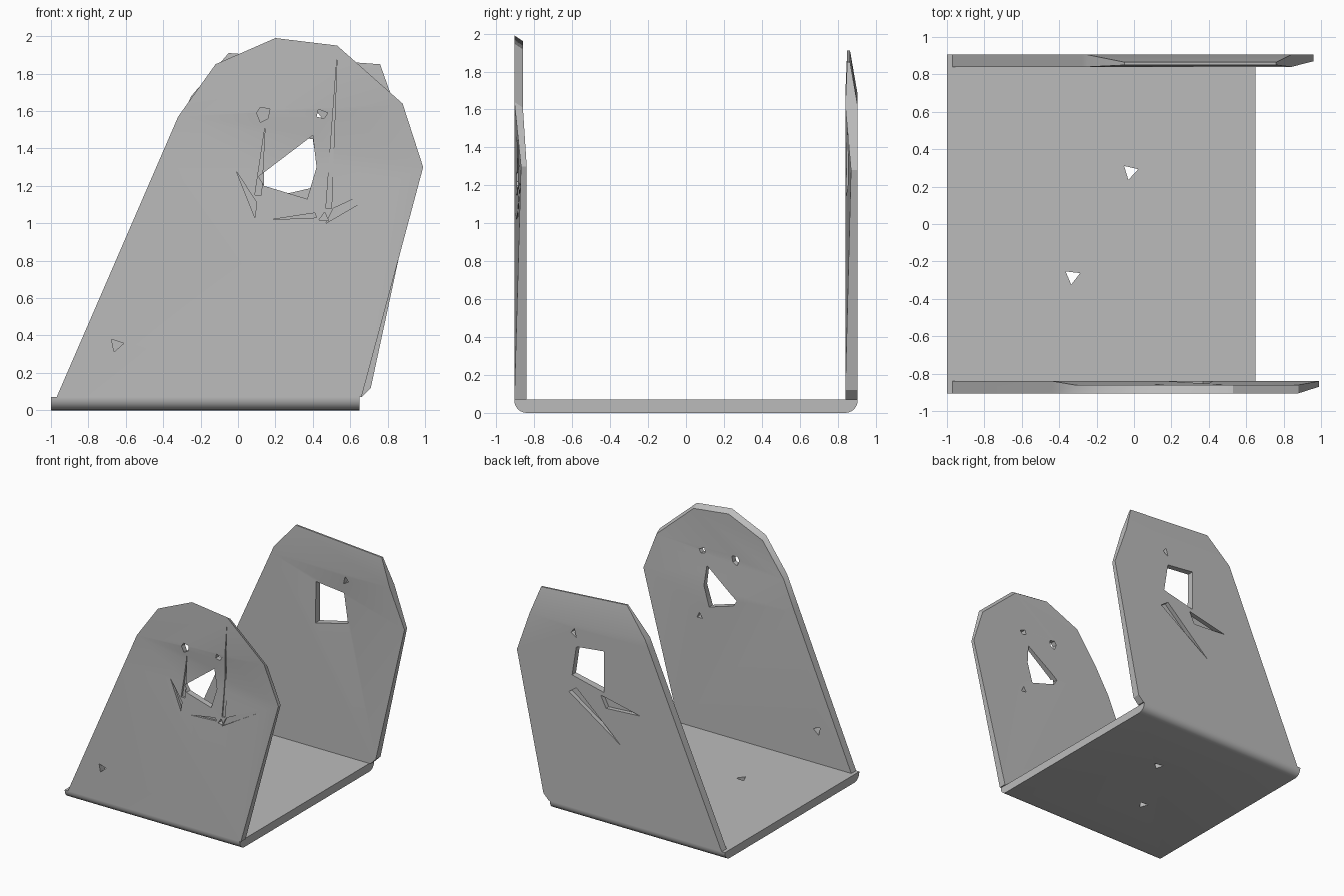
import bpy, bmesh, math

cube = bpy.data.objects.get("Cube")
if cube:
    bpy.data.objects.remove(cube, do_unlink=True)

grey = bpy.data.materials.new("plain grey")
grey.use_nodes = True
colour = (0.5, 0.5, 0.5, 1)
grey.diffuse_color = colour
for node in grey.node_tree.nodes:
    if node.type == 'BSDF_PRINCIPLED':
        node.inputs["Base Color"].default_value = colour

PLACE = {
    'x': lambda u, v, d: (d, u, v),
    'y': lambda u, v, d: (u, d, v),
    'z': lambda u, v, d: (u, v, d),
}
OUT, INN, FLOOR = 0.905, 0.84, 0.07


def prism(name, outline, axis, start, end):
    """Extrude a flat outline along one axis."""
    bm = bmesh.new()
    put = PLACE[axis]
    near = [bm.verts.new(put(u, v, start)) for u, v in outline]
    far = [bm.verts.new(put(u, v, end)) for u, v in outline]
    bm.faces.new(near)
    bm.faces.new(far[::-1])
    n = len(outline)
    for i in range(n):
        j = (i + 1) % n
        bm.faces.new((near[j], near[i], far[i], far[j]))
    bmesh.ops.recalc_face_normals(bm, faces=bm.faces)
    mesh = bpy.data.meshes.new(name)
    bm.to_mesh(mesh)
    bm.free()
    obj = bpy.data.objects.new(name, mesh)
    mesh.materials.append(grey)
    bpy.context.collection.objects.link(obj)
    return obj


def activate(obj):
    bpy.ops.object.select_all(action='DESELECT')
    obj.select_set(True)
    bpy.context.view_layer.objects.active = obj


def cut(obj, outline, axis, start, end):
    """Cut a polygonal opening or shallow dent."""
    cutter = prism("cutter", outline, axis, start, end)
    cutter.hide_render = True
    mod = obj.modifiers.new("opening", 'BOOLEAN')
    mod.operation = 'DIFFERENCE'
    mod.solver = 'EXACT'
    mod.object = cutter
    activate(obj)
    bpy.ops.object.modifier_apply(modifier=mod.name)
    bpy.data.objects.remove(cutter, do_unlink=True)


def taper(obj, level, move):
    """Crease a plate at a height and shift the vertices by a rule."""
    bm = bmesh.new()
    bm.from_mesh(obj.data)
    bmesh.ops.bisect_plane(bm, geom=bm.verts[:] + bm.edges[:] + bm.faces[:],
                           plane_co=(0, 0, level), plane_no=(0, 0, 1))
    for v in bm.verts:
        move(v.co)
    bmesh.ops.triangulate(bm, faces=bm.faces[:])
    bm.to_mesh(obj.data)
    bm.free()


def triangle(x, y, r, turn=0.5):
    return [(x + r * math.cos(turn + k * math.tau / 3),
             y + r * math.sin(turn + k * math.tau / 3)) for k in range(3)]


def smooth(obj):
    activate(obj)
    bpy.ops.object.shade_smooth_by_angle(angle=math.radians(30))


# Base plate with rounded bends along both sides
bend = [(INN + (OUT - INN) * math.cos(a * math.pi / 12),
         0.065 - 0.065 * math.sin(a * math.pi / 12)) for a in range(7)]
half = [(OUT, FLOOR)] + bend
base = prism("base_plate", half + [(-y, z) for y, z in reversed(half)], 'x', -1, 0.65)
for x, y, turn in ((-0.02, 0.28, 0.3), (-0.33, -0.28, 0.4)):
    cut(base, triangle(x, y, 0.045, turn), 'z', -0.1, 0.2)
smooth(base)

# Front plate with a many-sided rounded top
front = prism("front_plate",
              [(-0.97, FLOOR), (0.66, FLOOR), (0.99, 1.3), (0.88, 1.64), (0.53, 1.95),
               (0.2, 1.99), (-0.12, 1.85), (-0.32, 1.57)], 'y', -OUT, -INN)


def shape_front(co):
    if co.y > -0.87 and co.z > 1.5:
        co.z -= 0.03
        co.y -= 0.02
    elif co.y < -0.87 and co.x > 0.95:
        co.y += 0.035


taper(front, 1.3, shape_front)
front_openings = [
    [(0.11, 1.25), (0.14, 1.2), (0.37, 1.13), (0.42, 1.3), (0.4, 1.47)],
    [(0.1, 1.59), (0.12, 1.54), (0.16, 1.56), (0.17, 1.61), (0.12, 1.62)],
    [(0.42, 1.57), (0.46, 1.56), (0.48, 1.59), (0.43, 1.61)],
    triangle(-0.65, 0.35, 0.04, 0.2),
    triangle(0.46, 1.03, 0.03, 1.5),
]
for outline in front_openings:
    cut(front, outline, 'y', -1.1, -0.7)
# Creased dents around the large opening
for outline in (
        [(0.47, 1.0), (0.51, 1.08), (0.985, 1.3)],
        [(0.47, 1.08), (0.5, 1.08), (0.53, 1.9)],
        [(0.09, 1.15), (0.125, 1.15), (0.145, 1.52)],
        [(0.18, 1.02), (0.42, 1.03), (0.41, 1.055)],
        [(0.09, 1.03), (0.1, 1.11), (-0.01, 1.28)]):
    cut(front, outline, 'y', -1.1, -0.875)
smooth(front)

# Back plate with a broader, more angular top
back = prism("back_plate",
             [(-0.97, FLOOR), (0.66, FLOOR), (0.71, 0.12), (0.96, 1.28), (0.76, 1.85),
              (-0.05, 1.91), (-0.25, 1.68)], 'y', INN, OUT)


def shape_back(co):
    if co.z > 1.7:
        co.y = 0.865 if co.y > 0.87 else 0.85
    elif co.x > 0.9:
        co.y = max(co.y, 0.87)


taper(back, 1.62, shape_back)
for outline in (
        [(0.14, 1.13), (0.44, 1.2), (0.4, 1.45), (0.14, 1.48)],
        [(0.4, 1.53), (0.45, 1.56), (0.42, 1.6)]):
    cut(back, outline, 'y', 0.7, 1.1)
# Long creased dents below the opening
for outline in (
        [(0.47, 1.05), (-0.02, 0.72), (0.4, 1.1)],
        [(0.12, 1.0), (0.17, 1.1), (-0.2, 1.02)]):
    cut(back, outline, 'y', 0.868, 1.1)
smooth(back)
